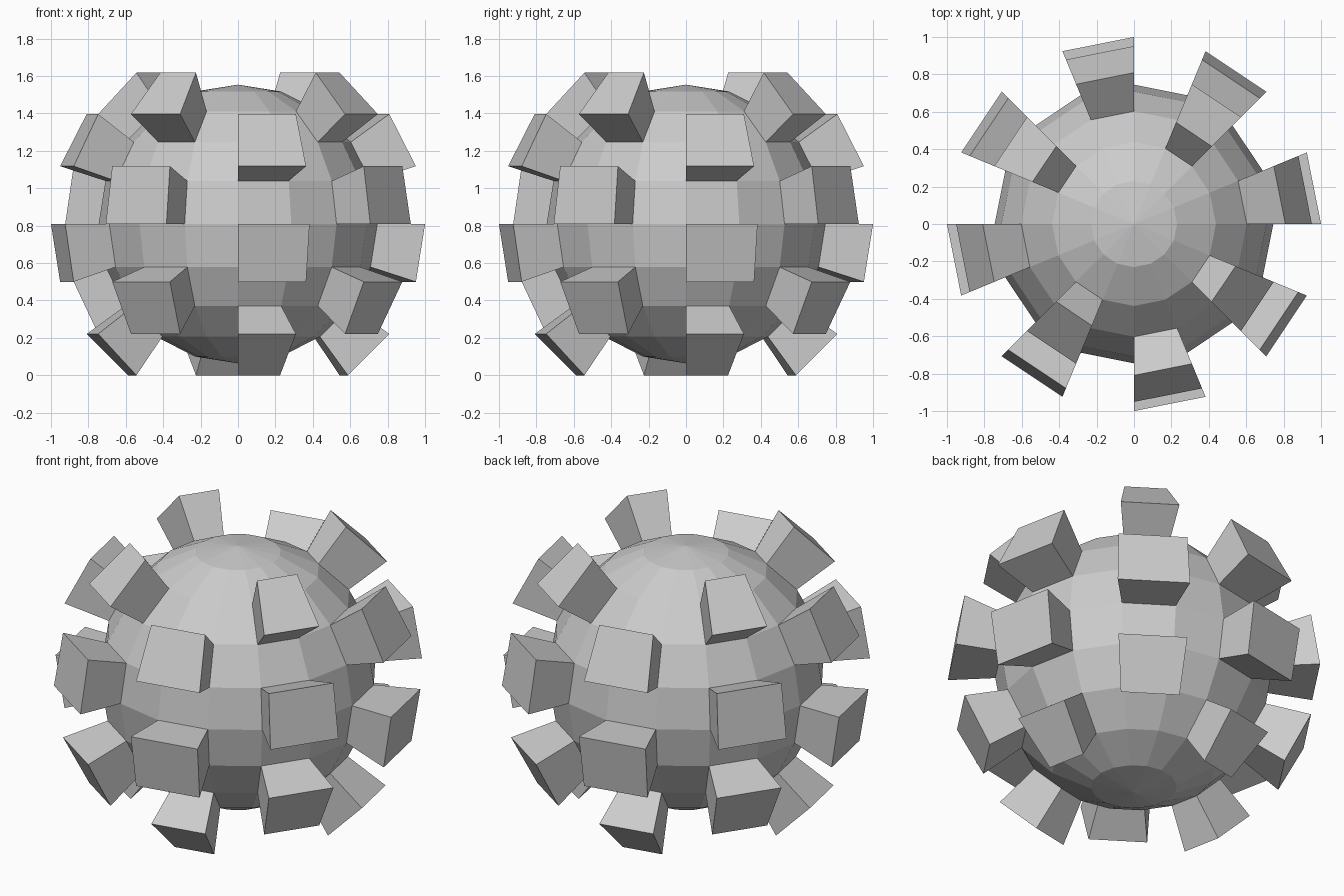
import bpy, bmesh, math

if "Cube" in bpy.data.objects:
    bpy.data.objects.remove(bpy.data.objects["Cube"])

SEGMENTS, BANDS = 16, 10
CORE_RADIUS, BLOCK_RADIUS = 0.745, 1.0
STEP_AZ, STEP_LAT = 360 / SEGMENTS, 180 / BANDS
CENTRE_Z = BLOCK_RADIUS * math.sin(math.radians(3 * STEP_LAT))

# Low-poly core sphere
bm = bmesh.new()
bmesh.ops.create_uvsphere(bm, u_segments=SEGMENTS, v_segments=BANDS, radius=CORE_RADIUS)


def is_block(face):
    """Every second column carries blocks, in staggered bands."""
    c = face.calc_center_median()
    column = math.floor((math.degrees(math.atan2(c.y, c.x)) % 360) / STEP_AZ)
    band = math.floor(math.degrees(math.asin(c.z / c.length)) / STEP_LAT)
    if column % 2:
        return False
    return band in ((-3, -1, 1) if column % 4 == 0 else (-2, 0, 2))


# Raised blocks: chosen faces pushed straight out from the centre
chosen = [f for f in bm.faces if is_block(f)]
raised = bmesh.ops.extrude_discrete_faces(bm, faces=chosen)["faces"]
for v in {v for f in raised for v in f.verts}:
    v.co *= BLOCK_RADIUS / CORE_RADIUS

# Stand the model on the ground
bmesh.ops.translate(bm, verts=bm.verts, vec=(0, 0, CENTRE_Z))
bmesh.ops.recalc_face_normals(bm, faces=bm.faces)

mesh = bpy.data.meshes.new("studded_sphere")
bm.to_mesh(mesh)
bm.free()
bpy.context.collection.objects.link(bpy.data.objects.new("studded_sphere", mesh))
